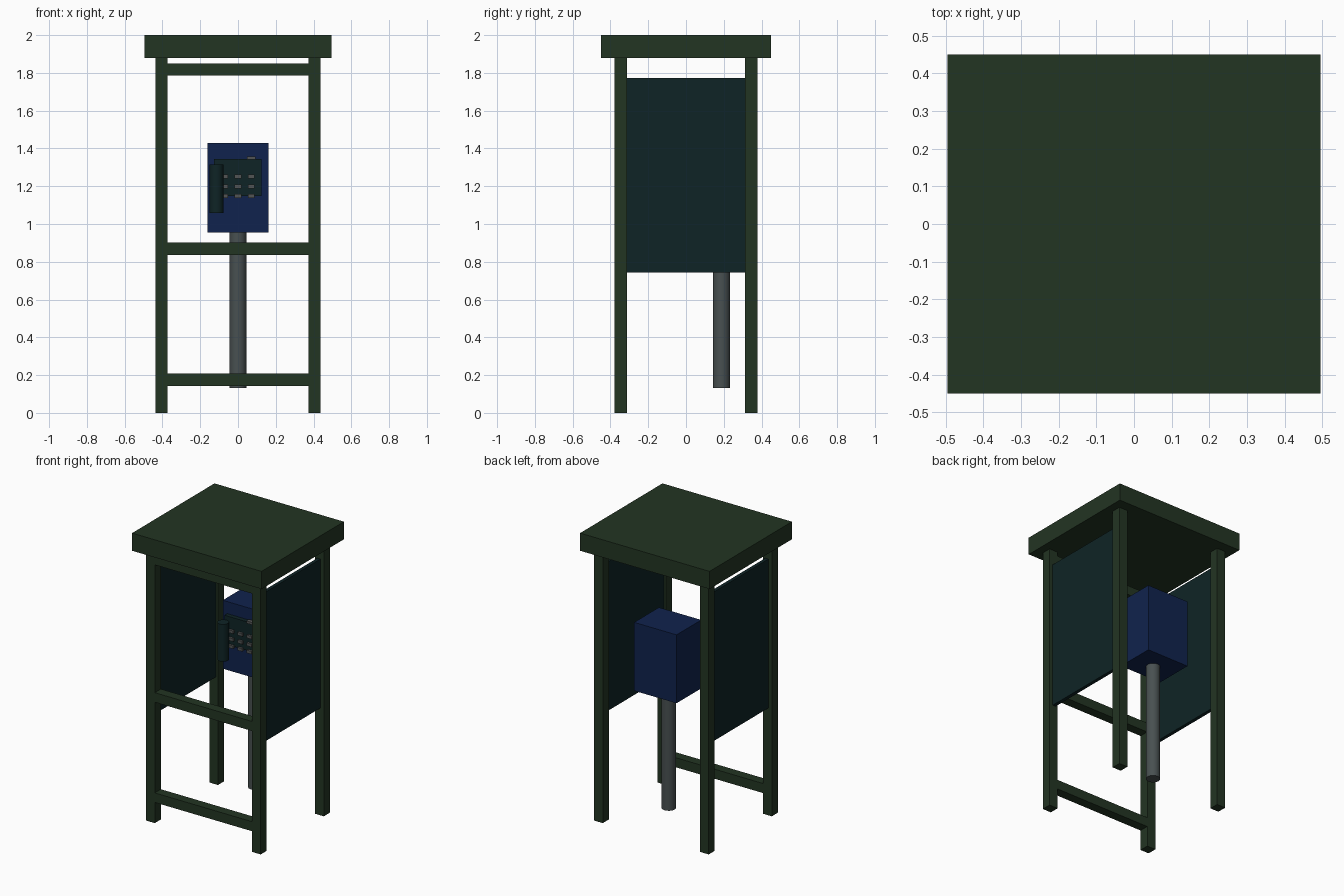
import bpy
import bmesh

if "Cube" in bpy.data.objects:
    bpy.data.objects.remove(bpy.data.objects["Cube"])


def material(name, rgb):
    m = bpy.data.materials.new(name)
    m.diffuse_color = (*rgb, 1)
    m.use_nodes = True
    m.node_tree.nodes["Principled BSDF"].inputs["Base Color"].default_value = m.diffuse_color
    return m


GREEN = material("dark green", (0.0165, 0.035, 0.0165))
TEAL = material("dark teal", (0.0045, 0.0175, 0.019))
BLUE = material("navy blue", (0.005, 0.0165, 0.075))
STEEL = material("steel grey", (0.065, 0.08, 0.082))
KEY = material("key grey", (0.085, 0.09, 0.09))


def finish(name, bm, mat):
    me = bpy.data.meshes.new(name)
    bm.to_mesh(me)
    bm.free()
    me.materials.append(mat)
    ob = bpy.data.objects.new(name, me)
    bpy.context.collection.objects.link(ob)
    return ob


def box(name, mat, x, y, z):
    """Box from (min, max) ranges on each axis."""
    bm = bmesh.new()
    bmesh.ops.create_cube(bm, size=1)
    for v in bm.verts:
        for i, (lo, hi) in enumerate((x, y, z)):
            v.co[i] = lo if v.co[i] < 0 else hi
    return finish(name, bm, mat)


def rod(name, mat, x, y, r, z0, z1, sides=24):
    """Upright cylinder with smooth sides and flat caps."""
    bm = bmesh.new()
    bmesh.ops.create_cone(bm, cap_ends=True, segments=sides, radius1=r, radius2=r, depth=z1 - z0)
    bmesh.ops.translate(bm, verts=bm.verts, vec=(x, y, (z0 + z1) / 2))
    for f in bm.faces:
        f.smooth = abs(f.normal.z) < 0.5
    for e in bm.edges:
        e.smooth = all(f.smooth for f in e.link_faces)
    return finish(name, bm, mat)


# roof slab
box("roof", GREEN, (-0.495, 0.495), (-0.45, 0.45), (1.878, 2.0))

# four posts and two side panels
for side, sx in (("left", -1), ("right", 1)):
    px = sorted((sx * 0.372, sx * 0.438))
    for end, sy in (("front", -1), ("back", 1)):
        py = sorted((sy * 0.312, sy * 0.378))
        box(f"{end}_{side}_post", GREEN, px, py, (0, 1.88))
    box(f"{side}_panel", TEAL, sorted((sx * 0.388, sx * 0.412)), (-0.313, 0.313), (0.742, 1.772))

# rails across the front
for name, z0, z1 in (("bottom", 0.143, 0.209), ("middle", 0.836, 0.902), ("top", 1.786, 1.85)):
    box(f"{name}_rail", GREEN, (-0.373, 0.373), (-0.378, -0.312), (z0, z1))

# pole and telephone body
rod("pole", STEEL, 0, 0.188, 0.045, 0.133, 0.96)
box("phone_body", BLUE, (-0.162, 0.162), (0.065, 0.335), (0.955, 1.428))
box("face_plate", TEAL, (-0.128, 0.125), (0.035, 0.07), (1.147, 1.345))
rod("handset", TEAL, -0.114, 0.0, 0.037, 1.058, 1.315, 16)

# keypad and coin slot
for r, z in enumerate((1.252, 1.198, 1.148)):
    for c, x in enumerate((-0.07, 0, 0.07)):
        box(f"key_{r}_{c}", KEY, (x - 0.018, x + 0.018), (0.02, 0.04), (z - 0.01, z + 0.01))
box("coin_slot", KEY, (0.048, 0.092), (0.022, 0.05), (1.342, 1.358))
